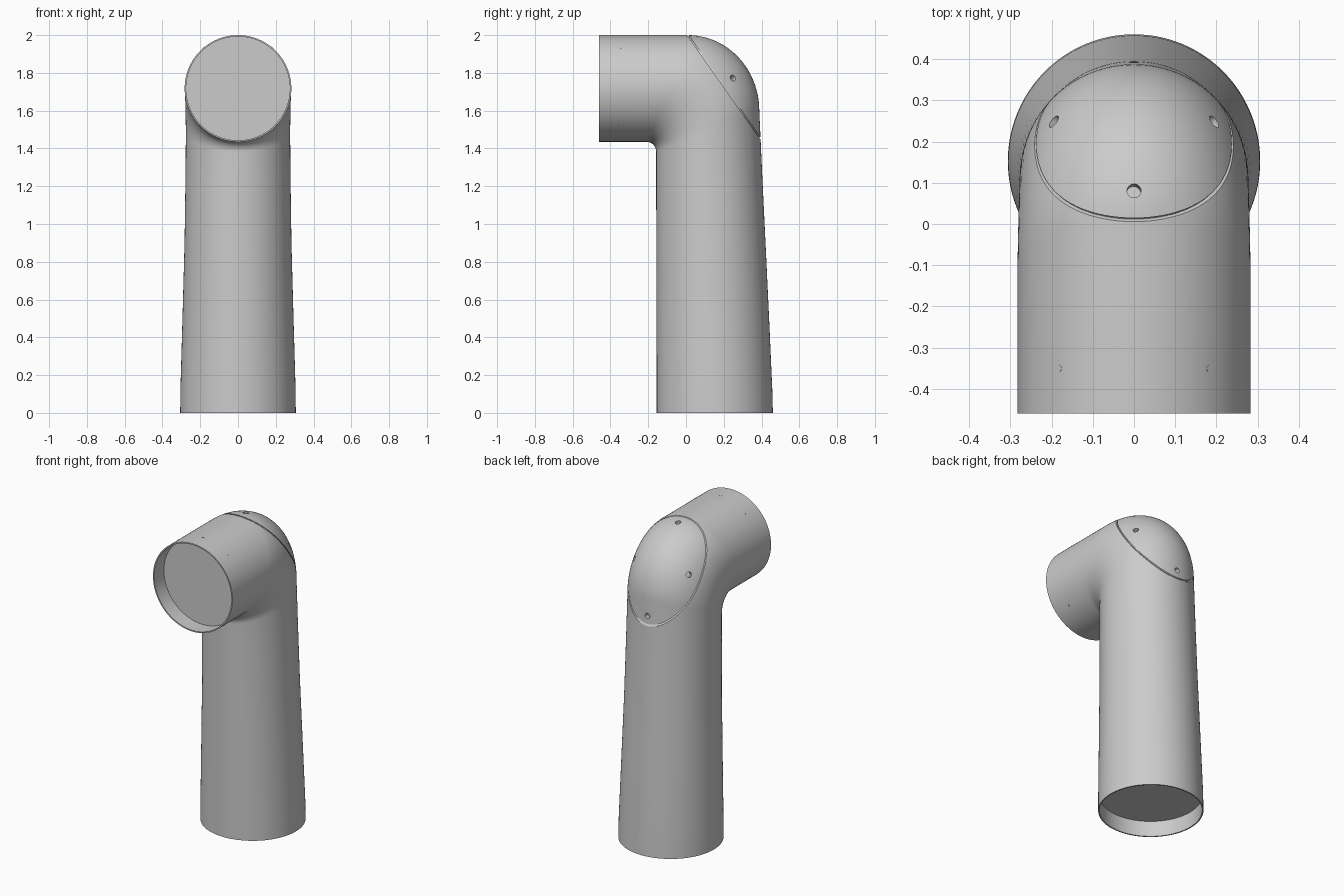
import bpy, bmesh, math
from mathutils import Vector

if "Cube" in bpy.data.objects:
    bpy.data.objects.remove(bpy.data.objects["Cube"])

SEG = 96
grey = bpy.data.materials.new("plain grey")
grey.use_nodes = True
tone = (0.6, 0.6, 0.6, 1)
grey.diffuse_color = tone
grey.node_tree.nodes["Principled BSDF"].inputs["Base Color"].default_value = tone


def make_object(name, bm):
    bmesh.ops.recalc_face_normals(bm, faces=bm.faces)
    mesh = bpy.data.meshes.new(name)
    bm.to_mesh(mesh)
    bm.free()
    obj = bpy.data.objects.new(name, mesh)
    bpy.context.collection.objects.link(obj)
    mesh.materials.append(grey)
    return obj


def loft(rings, closed=False):
    """Skin a list of point rings; cap the ends unless the loft is closed."""
    bm = bmesh.new()
    loops = [[bm.verts.new(p) for p in ring] for ring in rings]
    pairs = list(zip(loops, loops[1:])) + ([(loops[-1], loops[0])] if closed else [])
    for a, b in pairs:
        n = len(a)
        for i in range(n):
            bm.faces.new((a[i], a[(i + 1) % n], b[(i + 1) % n], b[i]))
    if not closed:
        bm.faces.new(loops[0])
        bm.faces.new(loops[-1])
    return bm


def ring(inner, outer, width):
    """Ellipse between an inner and an outer (y, z) point of the elbow."""
    p, q = Vector((0, *inner)), Vector((0, *outer))
    mid, half = (p + q) / 2, (q - p) / 2
    return [mid + half * math.cos(a) + Vector((width * math.sin(a), 0, 0))
            for a in (math.tau * i / SEG for i in range(SEG))]


def level(z, front, back, width, wall=0):
    return ring((front + wall, z), (back - wall, z), width - wall)


def upright(y, wall=0):
    return ring((y, 1.435 + wall), (y, 2.0 - wall), 0.2825 - wall)


# Elbow pipe: recessed base, tapered stem, bend, straight mouth, recessed mouth
WALL = 0.008
rings = [level(0.1, -0.155, 0.46, 0.306, WALL), level(0, -0.155, 0.46, 0.306, WALL),
         level(0, -0.155, 0.46, 0.306), level(0.12, -0.155, 0.457, 0.305),
         level(0.5, -0.156, 0.44, 0.294), level(0.9, -0.157, 0.421, 0.283),
         level(1.25, -0.158, 0.404, 0.278)]
BEND = 28
for i in range(BEND + 1):
    t = math.pi / 2 * i / BEND
    c, s = math.cos(t), math.sin(t)
    rings.append(ring((-0.21 + 0.052 * c, 1.383 + 0.052 * s),
                      (0.01 + 0.378 * c, 1.6 + 0.4 * s),
                      0.276 + 0.0065 * i / BEND))
rings += [upright(-0.3), upright(-0.46), upright(-0.46, WALL), upright(-0.36, WALL)]
body = make_object("elbow_pipe", loft(rings))

# Seam of the access cover: a thin square tube along a slanted section
normal = Vector((0, 0.54, 0.38)).normalized()
middle = Vector((0, 0.2, 1.73))
bm = bmesh.new()
bm.from_mesh(body.data)
cut = bmesh.ops.bisect_plane(bm, geom=bm.verts[:] + bm.edges[:] + bm.faces[:],
                             plane_co=middle, plane_no=normal)["geom_cut"]
slope = normal.cross(Vector((1, 0, 0)))
points = [v.co.copy() for v in cut if isinstance(v, bmesh.types.BMVert)]
points.sort(key=lambda p: math.atan2((p - middle).dot(slope), p.x))
bm.free()
path = [points[0]]
for p in points[1:]:
    if (p - path[-1]).length > 0.004:
        path.append(p)
tube = []
for p in path:
    out = (p - middle).normalized()
    tube.append([p + out * a * 0.008 + normal * b * 0.0035
                 for a, b in ((1, 1), (1, -1), (-1, -1), (-1, 1))])
cutters = [make_object("seam_cutter", loft(tube, closed=True))]


def peg(name, at, axis, radius, depth):
    bm = bmesh.new()
    bmesh.ops.create_cone(bm, cap_ends=True, segments=20, radius1=radius,
                          radius2=radius, depth=depth)
    obj = make_object(name, bm)
    obj.rotation_mode = 'QUATERNION'
    obj.rotation_quaternion = Vector(axis).to_track_quat('Z', 'Y')
    obj.location = at
    return obj


# Screw holes of the cover, set square to the surface
for spot in ((0, 0.08, 1.99), (0, 0.385, 1.51), (0.19, 0.245, 1.77), (-0.19, 0.245, 1.77)):
    _, at, axis, _ = body.closest_point_on_mesh(Vector(spot))
    cutters.append(peg("hole_cutter", at, axis, 0.017, 0.06))

for cutter in cutters:
    cutter.hide_render = True
    cutter.hide_set(True)
    mod = body.modifiers.new("cut", 'BOOLEAN')
    mod.operation, mod.solver, mod.object = 'DIFFERENCE', 'EXACT', cutter

# Bake the cuts, then drop the cutters
bpy.context.view_layer.update()
baked = bpy.data.meshes.new_from_object(body.evaluated_get(bpy.context.evaluated_depsgraph_get()))
body.modifiers.clear()
body.data = baked
for cutter in cutters:
    bpy.data.objects.remove(cutter)

# Flush fixing pins around the mouth
for angle in (90, 50, 130, -43, 223):
    a = math.radians(angle)
    axis = Vector((math.cos(a), 0, math.sin(a)))
    peg("mouth_pin", axis * 0.2785 + Vector((0, -0.35, 1.7175)), axis, 0.008, 0.01)

bpy.ops.object.select_all(action='DESELECT')
body.select_set(True)
bpy.context.view_layer.objects.active = body
bpy.ops.object.shade_smooth_by_angle(angle=math.radians(30))
